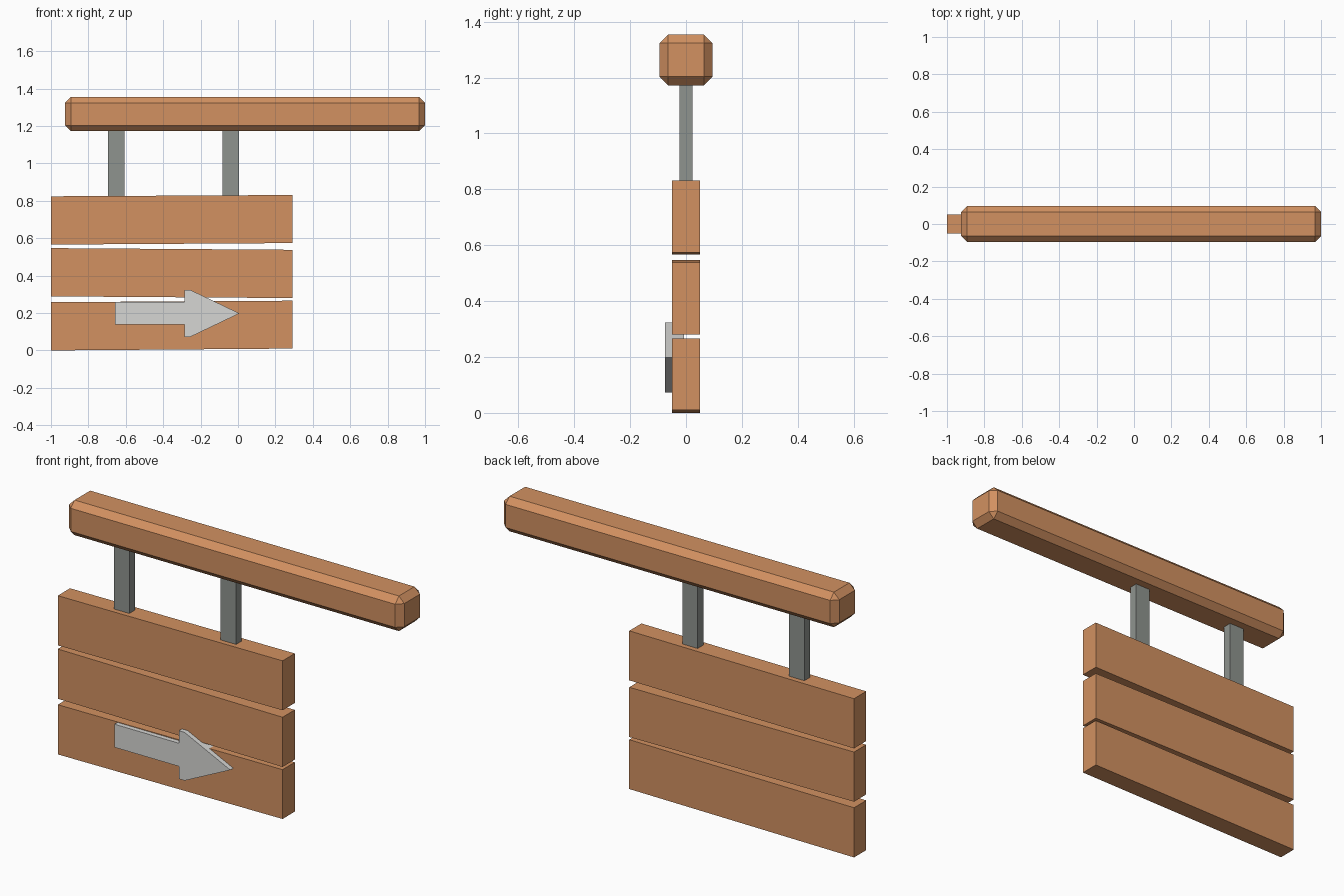
import bpy, bmesh

if "Cube" in bpy.data.objects:
    bpy.data.objects.remove(bpy.data.objects["Cube"])


def material(name, srgb):
    m = bpy.data.materials.new(name)
    lin = [((c / 255 + 0.055) / 1.055) ** 2.4 for c in srgb]
    m.diffuse_color = (*lin, 1)
    m.use_nodes = True
    m.node_tree.nodes["Principled BSDF"].inputs["Base Color"].default_value = m.diffuse_color
    return m


wood = material("warm_wood", (210, 145, 97))
iron = material("grey_metal", (143, 148, 143))
pale = material("pale_metal", (214, 214, 212))


def prism(name, profile, y0, y1, mat, bevel=0):
    """Extrude an (x, z) outline from y0 to y1, with optional chamfered edges."""
    bm = bmesh.new()
    face = bm.faces.new([bm.verts.new((x, y0, z)) for x, z in profile])
    ext = bmesh.ops.extrude_face_region(bm, geom=[face], use_keep_orig=True)
    verts = [v for v in ext["geom"] if isinstance(v, bmesh.types.BMVert)]
    bmesh.ops.translate(bm, verts=verts, vec=(0, y1 - y0, 0))
    bmesh.ops.recalc_face_normals(bm, faces=bm.faces)
    if bevel:
        bmesh.ops.bevel(bm, geom=bm.edges[:], offset=bevel, offset_type='OFFSET',
                        segments=1, profile=0.5, affect='EDGES')
    me = bpy.data.meshes.new(name)
    bm.to_mesh(me)
    bm.free()
    me.materials.append(mat)
    ob = bpy.data.objects.new(name, me)
    bpy.context.collection.objects.link(ob)
    return ob


def rect(x0, x1, z0, z1):
    return [(x0, z0), (x1, z0), (x1, z1), (x0, z1)]


# Chamfered overhead beam
prism("beam", rect(-0.925, 1.0, 1.172, 1.354), -0.095, 0.095, wood, 0.031)

# Hanging straps
for i, x in enumerate((-0.652, -0.039)):
    prism(f"hanger_{i + 1}", rect(x - 0.044, x + 0.044, 0.822, 1.175), -0.023, 0.023, iron)

# Slightly crooked planks: bottom left, bottom right, top right, top left heights
planks = [(0.0, 0.01, 0.266, 0.258), (0.289, 0.28, 0.538, 0.547), (0.566, 0.574, 0.831, 0.824)]
for i, (bl, br, tr, tl) in enumerate(planks):
    prism(f"plank_{i + 1}", [(-1, bl), (0.291, br), (0.291, tr), (-1, tl)], -0.05, 0.05, wood)

# Arrow plate
half = [(-0.657, 0.06), (-0.287, 0.06), (-0.287, 0.125), (-0.254, 0.125)]
zc = 0.198
outline = [(x, zc - h) for x, h in half] + [(0.008, zc)] + [(x, zc + h) for x, h in reversed(half)]
prism("arrow", outline, -0.075, -0.007, pale)
